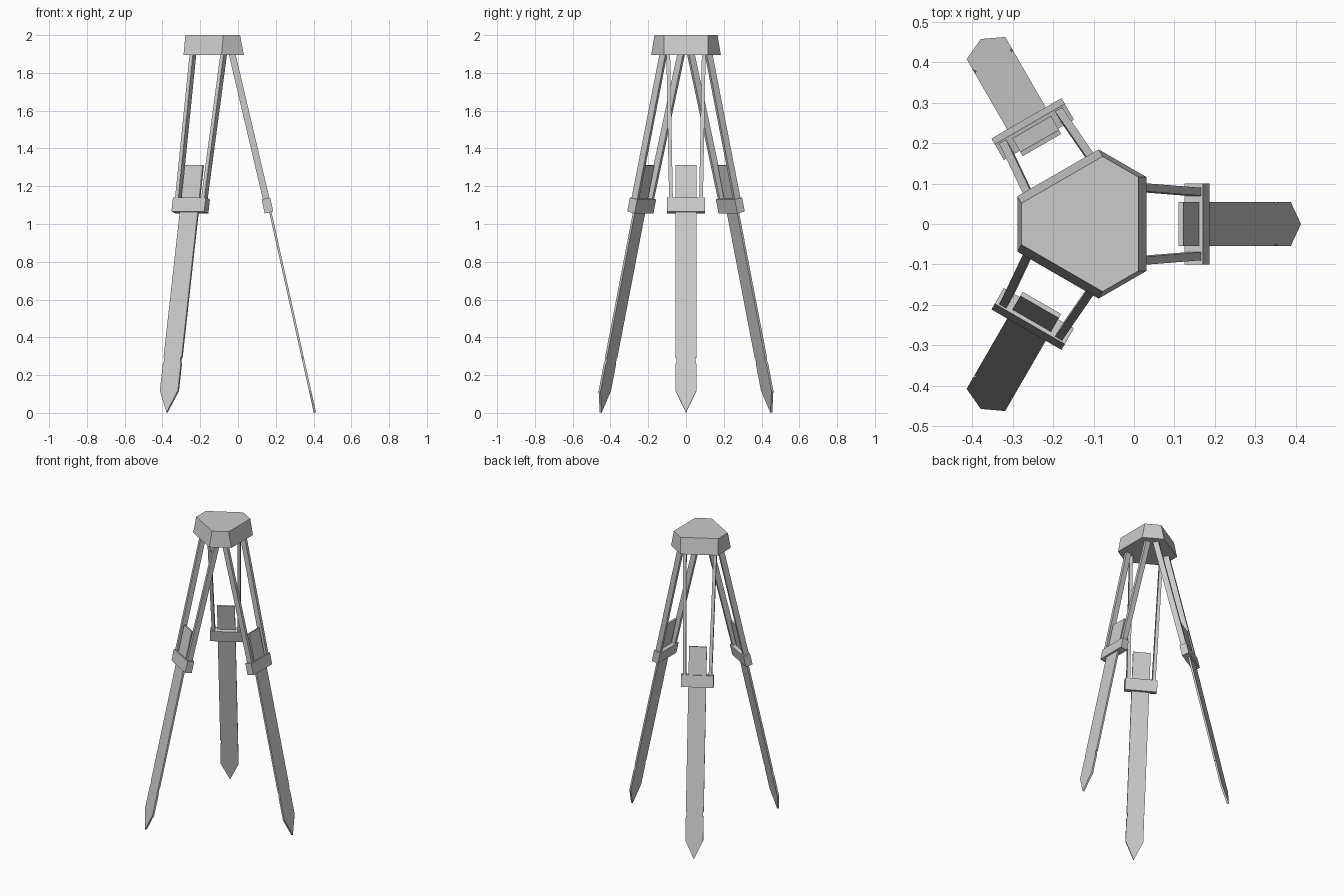
import bpy, bmesh, math
from mathutils import Vector, Matrix

if "Cube" in bpy.data.objects:
    bpy.data.objects.remove(bpy.data.objects["Cube"])

CX = -0.115                      # tripod axis
TILT = math.atan(0.222)          # leg lean
FOOT = Vector((0.407, 0, 0.0015))
LEAN = Matrix.Translation(FOOT) @ Matrix.Rotation(-TILT, 4, 'Y')


def loft(name, low, high, mat=Matrix()):
    """Closed solid between two matching outlines."""
    bm = bmesh.new()
    a = [bm.verts.new(mat @ Vector(p)) for p in low]
    b = [bm.verts.new(mat @ Vector(p)) for p in high]
    n = len(a)
    bm.faces.new(a[::-1])
    bm.faces.new(b)
    for i in range(n):
        j = (i + 1) % n
        bm.faces.new((a[i], a[j], b[j], b[i]))
    bmesh.ops.recalc_face_normals(bm, faces=bm.faces)
    me = bpy.data.meshes.new(name)
    bm.to_mesh(me)
    bm.free()
    ob = bpy.data.objects.new(name, me)
    bpy.context.collection.objects.link(ob)
    return ob


def rect(cx, cy, z, sx, sy):
    return [(cx + a * sx / 2, cy + b * sy / 2, z)
            for a, b in ((-1, -1), (1, -1), (1, 1), (-1, 1))]


def head_outline(r, half, z):
    pts = []
    for k in range(3):
        t = k * 2 * math.pi / 3
        for y in (-half, half):
            pts.append((CX + r * math.cos(t) - y * math.sin(t),
                        r * math.sin(t) + y * math.cos(t), z))
    return pts


# Six-sided head with sloping leg sides
loft("tripod_head", head_outline(0.146, 0.116, 1.895), head_outline(0.126, 0.116, 2.0))

# Pointed board outline: half width against distance from the tip
half = [(0.055, 0.118), (0.055, 0.262), (0.050, 0.280), (0.050, 0.297),
        (0.055, 0.298), (0.055, 1.342)]
board = [(0, 0)] + half + [(-w, u) for w, u in reversed(half)]

for k in range(3):
    spin = (Matrix.Translation((CX, 0, 0)) @ Matrix.Rotation(k * 2 * math.pi / 3, 4, 'Z')
            @ Matrix.Translation((-CX, 0, 0)))
    # Lower board with pointed foot
    loft(f"lower_leg_{k + 1}", [(-0.006, y, u) for y, u in board],
         [(0.006, y, u) for y, u in board], spin @ LEAN)
    # Clamp block
    clamp = spin @ Matrix.Translation((0.156, 0, 1.098)) @ Matrix.Rotation(-TILT, 4, 'Y')
    loft(f"leg_clamp_{k + 1}", rect(0, 0, -0.038, 0.046, 0.2),
         rect(0, 0, 0.038, 0.046, 0.2), clamp)
    # Pair of upper rods
    for s, side in ((1, "left"), (-1, "right")):
        loft(f"upper_rod_{k + 1}_{side}", rect(0.157, s * 0.079, 1.10, 0.036, 0.02),
             rect(-0.031, s * 0.094, 1.90, 0.036, 0.02), spin)
